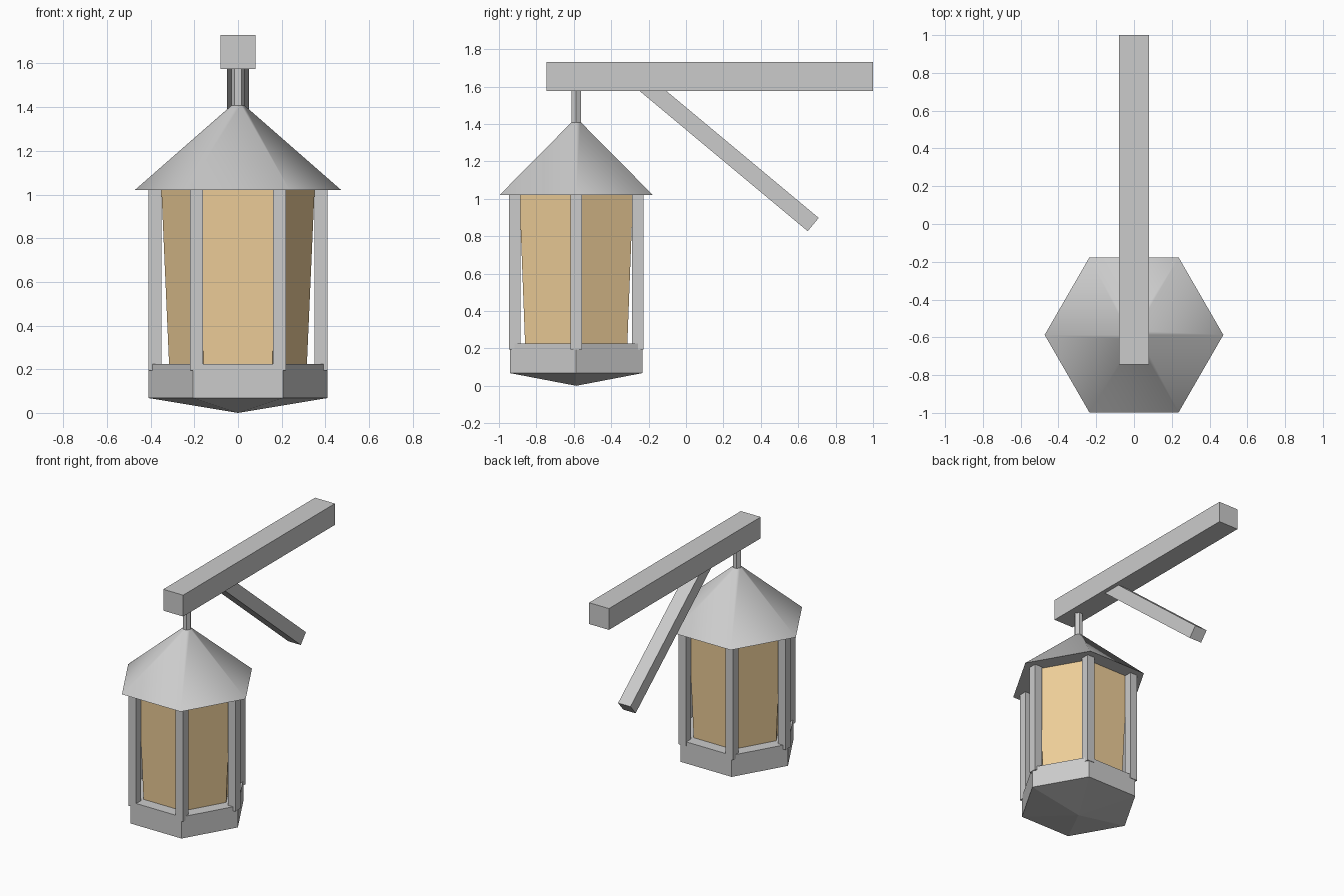
import bpy, bmesh, math
from mathutils import Vector

if "Cube" in bpy.data.objects:
    bpy.data.objects.remove(bpy.data.objects["Cube"])

CY = -0.587  # lantern axis


def mesh_object(name, bm, mat=None):
    bmesh.ops.recalc_face_normals(bm, faces=bm.faces)
    me = bpy.data.meshes.new(name)
    bm.to_mesh(me)
    bm.free()
    ob = bpy.data.objects.new(name, me)
    bpy.context.collection.objects.link(ob)
    if mat:
        me.materials.append(mat)
    return ob


def box(name, centre, size, tilt=0.0):
    bm = bmesh.new()
    bmesh.ops.create_cube(bm, size=1)
    bmesh.ops.scale(bm, vec=size, verts=bm.verts)
    ob = mesh_object(name, bm)
    ob.location = centre
    ob.rotation_euler.x = tilt
    return ob


def hex_loft(name, profile, mat=None):
    """Stack of hexagons (radius, z) around the lantern axis; radius 0 is a point."""
    bm = bmesh.new()
    rings = []
    for r, z in profile:
        n = 6 if r else 1
        rings.append([bm.verts.new((r * math.cos(i * math.pi / 3),
                                    CY + r * math.sin(i * math.pi / 3), z)) for i in range(n)])
    for a, b in zip(rings, rings[1:]):
        for i in range(6):
            j = (i + 1) % 6
            quad = [a[i % len(a)], a[j % len(a)], b[j % len(b)], b[i % len(b)]]
            bm.faces.new(list(dict.fromkeys(quad)))
    for ring in (rings[0], rings[-1]):
        if len(ring) == 6:
            bm.faces.new(ring)
    return mesh_object(name, bm, mat)


# wall beam and diagonal brace
box("beam", (0, 0.1275, 1.6525), (0.16, 1.745, 0.155))
top, foot = Vector((0, -0.235, 1.625)), Vector((0, 0.68, 0.862))
d = foot - top
box("brace", (top + foot) / 2, (0.1, d.length, 0.092), math.atan2(d.z, d.y))

# hanging rod
hex_loft("hanging_rod", [(0.03, 1.38), (0.03, 1.6)])

# roof, smooth around the slopes
roof = hex_loft("roof", [(0.473, 1.02), (0.025, 1.412)])
for p in roof.data.polygons:
    p.use_smooth = abs(p.normal.z) < 0.95
for e in roof.data.edges:
    zs = [roof.data.vertices[v].co.z for v in e.vertices]
    e.use_edge_sharp = abs(zs[0] - zs[1]) < 1e-4

# tapered glass body
amber = bpy.data.materials.new("amber_glass")
amber.diffuse_color = (0.86, 0.62, 0.32, 1)
amber.use_nodes = True
amber.node_tree.nodes["Principled BSDF"].inputs["Base Color"].default_value = amber.diffuse_color
hex_loft("glass", [(0.315, 0.21), (0.351, 1.03)], amber)

# base tray with pointed underside
hex_loft("base", [(0, 0.0), (0.41, 0.068), (0.41, 0.225)])

# six corner posts
for i in range(6):
    a = i * math.pi / 3
    box(f"post_{i + 1}", (0.38 * math.cos(a), CY + 0.38 * math.sin(a), 0.6125),
        (0.06, 0.06, 0.835))
